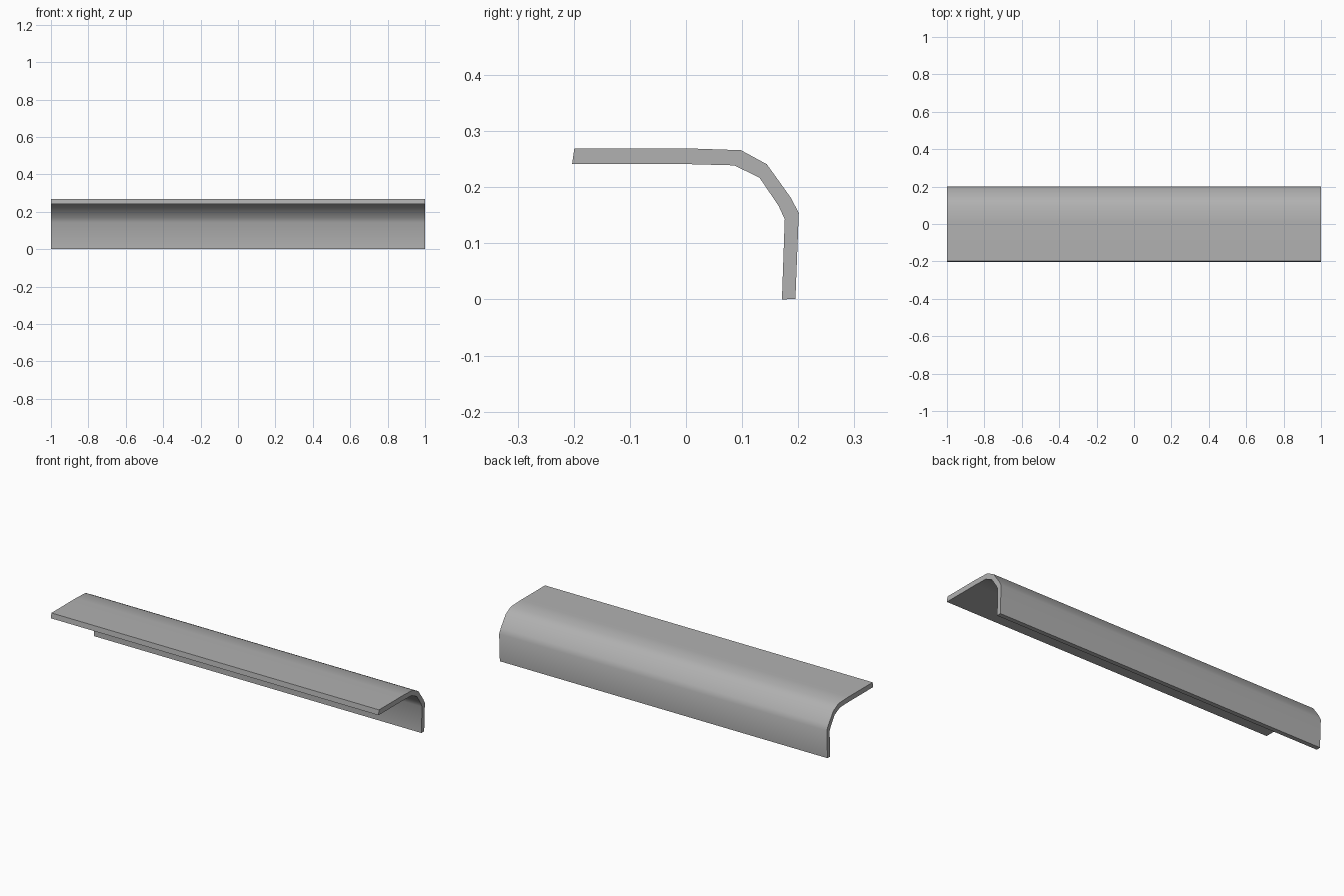
import bpy, bmesh, math

if "Cube" in bpy.data.objects:
    bpy.data.objects.remove(bpy.data.objects["Cube"])

# Cross-section (y, z), outer and inner edges paired from the front lip to the bottom
OUTER = [(-0.199, 0.269), (0.01, 0.269), (0.098, 0.266), (0.144, 0.241),
         (0.187, 0.181), (0.201, 0.154), (0.195, 0.001)]
INNER = [(-0.203, 0.241), (0.01, 0.241), (0.086, 0.239), (0.131, 0.217),
         (0.165, 0.167), (0.176, 0.143), (0.171, 0.0)]

# Curved cover panel: a strip of section quads extruded along x
bm = bmesh.new()
outer = [bm.verts.new((-1, y, z)) for y, z in OUTER]
inner = [bm.verts.new((-1, y, z)) for y, z in INNER]
for i in range(len(OUTER) - 1):
    bm.faces.new((outer[i], outer[i + 1], inner[i + 1], inner[i]))
section = bm.faces[:]
result = bmesh.ops.extrude_face_region(bm, geom=section, use_keep_orig=True)
moved = [g for g in result["geom"] if isinstance(g, bmesh.types.BMVert)]
bmesh.ops.translate(bm, verts=moved, vec=(2, 0, 0))
bmesh.ops.recalc_face_normals(bm, faces=bm.faces[:])

mesh = bpy.data.meshes.new("curved_panel")
bm.to_mesh(mesh)
bm.free()
panel = bpy.data.objects.new("curved_panel", mesh)
bpy.context.collection.objects.link(panel)

# Darker grey finish
grey = bpy.data.materials.new("dark_grey")
grey.diffuse_color = (0.44, 0.44, 0.44, 1)
grey.use_nodes = True
grey.node_tree.nodes["Principled BSDF"].inputs["Base Color"].default_value = grey.diffuse_color
mesh.materials.append(grey)

# Smooth bend with crisp borders
bpy.context.view_layer.objects.active = panel
panel.select_set(True)
bpy.ops.object.shade_smooth_by_angle(angle=math.radians(40))
